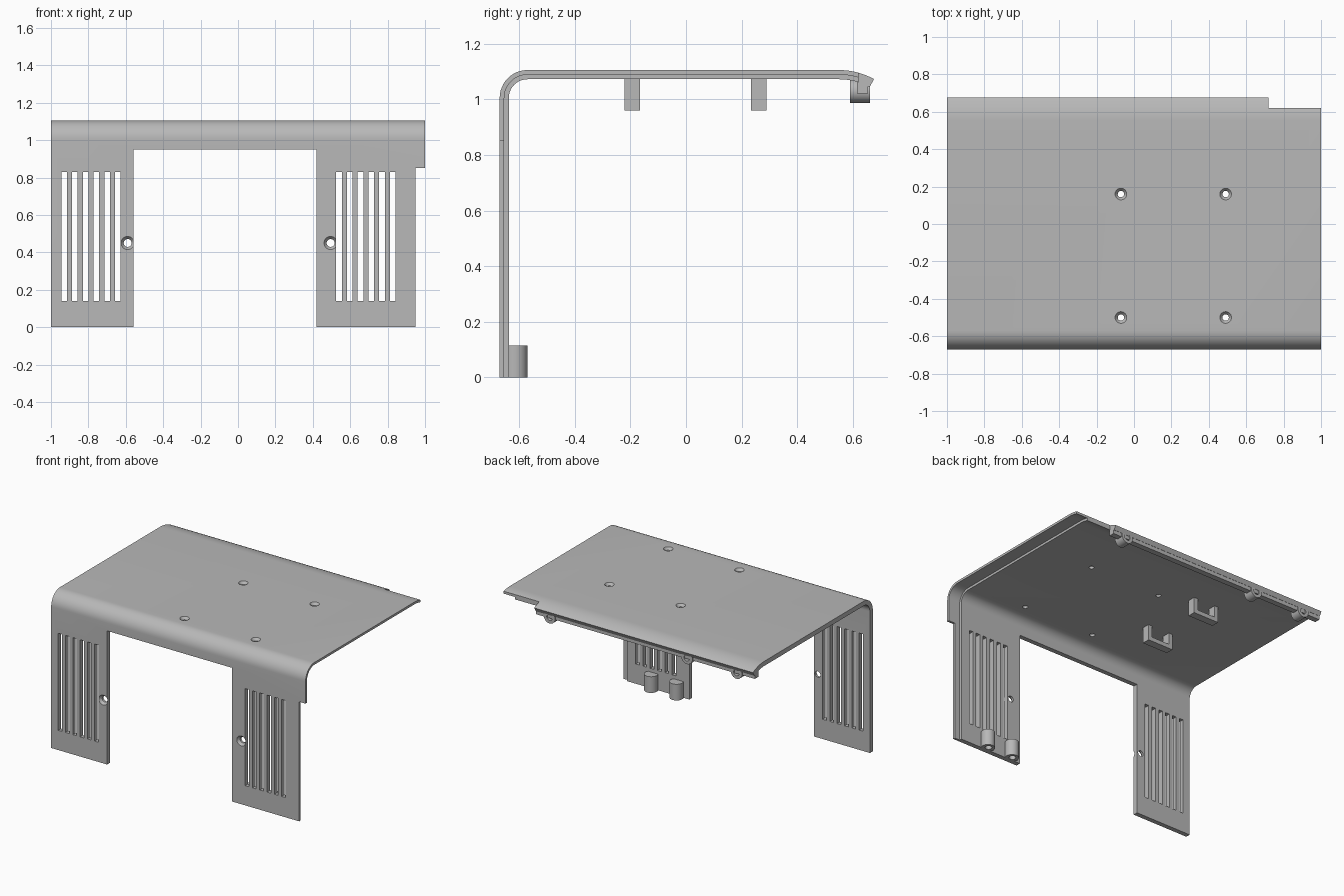
import bpy, bmesh
from math import sin, cos, radians, pi
from mathutils import Matrix, Vector

cube = bpy.data.objects.get("Cube")
if cube:
    bpy.data.objects.remove(cube, do_unlink=True)

grey = bpy.data.materials.new("plain grey")
grey.use_nodes = True
colour = (0.48, 0.48, 0.48, 1)
grey.diffuse_color = colour
grey.node_tree.nodes["Principled BSDF"].inputs["Base Color"].default_value = colour

FRONT, TOP, THICK = -0.67, 1.105, 0.033


def make(name, bm):
    """Turn a bmesh into an object with the grey material."""
    bmesh.ops.recalc_face_normals(bm, faces=bm.faces)
    mesh = bpy.data.meshes.new(name)
    bm.to_mesh(mesh)
    bm.free()
    mesh.materials.append(grey)
    ob = bpy.data.objects.new(name, mesh)
    bpy.context.collection.objects.link(ob)
    return ob


def box(bm, x0, x1, y0, y1, z0, z1):
    size = Matrix.Diagonal((x1 - x0, y1 - y0, z1 - z0, 1))
    mid = Matrix.Translation(((x0 + x1) / 2, (y0 + y1) / 2, (z0 + z1) / 2))
    bmesh.ops.create_cube(bm, size=1, matrix=mid @ size)


def rod(bm, start, end, r1, r2=None):
    """Round bar or cone between two points."""
    a, b = Vector(start), Vector(end)
    turn = (b - a).to_track_quat('Z', 'Y').to_matrix().to_4x4()
    bmesh.ops.create_cone(bm, cap_ends=True, segments=32, radius1=r1,
                          radius2=r1 if r2 is None else r2, depth=(b - a).length,
                          matrix=Matrix.Translation((a + b) / 2) @ turn)


def path(d, bottom=0.0):
    """Side profile of the bent sheet, offset inward by d."""
    pts = [(FRONT + d, bottom)]
    for i in range(13):
        a = pi - i * pi / 24
        pts.append((-0.57 + (0.1 - d) * cos(a), 1.005 + (0.1 - d) * sin(a)))
    for i in range(9):
        a = radians(90 - 29 * i / 8)
        pts.append((0.55 + (0.26 - d) * cos(a), 0.845 + (0.26 - d) * sin(a)))
    return pts


def sheet(bm, d0, d1, x0, x1, bottom=0.0):
    """Extrude the sheet between two offsets along x."""
    outline = path(d0, bottom) + path(d1, bottom)[::-1]
    face = bm.faces.new([bm.verts.new((x0, y, z)) for y, z in outline])
    ext = bmesh.ops.extrude_face_region(bm, geom=[face])
    verts = [g for g in ext["geom"] if isinstance(g, bmesh.types.BMVert)]
    bmesh.ops.translate(bm, verts=verts, vec=(x1 - x0, 0, 0))


def cut(ob, bm):
    """Subtract a bmesh from an object and keep the result."""
    cutter = make("cutter", bm)
    mod = ob.modifiers.new("cut", 'BOOLEAN')
    mod.operation, mod.solver, mod.object = 'DIFFERENCE', 'EXACT', cutter
    graph = bpy.context.evaluated_depsgraph_get()
    result = bpy.data.meshes.new_from_object(ob.evaluated_get(graph))
    ob.modifiers.clear()
    ob.data = result
    bpy.data.objects.remove(cutter, do_unlink=True)


# Bent cover: front wall, rounded corner and roof
bm = bmesh.new()
sheet(bm, 0, THICK, -1, 1)
cover = make("bent_cover", bm)

# Stepped inner edge on the left side
bm = bmesh.new()
sheet(bm, THICK / 2, THICK + 0.02, 0.91, 1.1, -0.1)
cut(cover, bm)

# Front opening, side step and back notch
bm = bmesh.new()
box(bm, -0.56, 0.42, -0.8, -0.5, -0.1, 0.95)
box(bm, 0.95, 1.1, -0.8, -0.5, -0.1, 0.85)
box(bm, 0.72, 1.1, 0.62, 0.8, 0.9, 1.2)
cut(cover, bm)

# Vent slots
bm = bmesh.new()
for first in (-0.93, 0.54):
    for i in range(6):
        x = first + i * 0.0575
        box(bm, x - 0.015, x + 0.015, -0.8, -0.5, 0.14, 0.83)
cut(cover, bm)

# Screw holes, first straight, then countersunk
roof_holes = [(x, y) for x in (-0.07, 0.49) for y in (0.16, -0.5)]
wall_holes = (-0.59, 0.495)
bm = bmesh.new()
for x, y in roof_holes:
    rod(bm, (x, y, 1.0), (x, y, 1.2), 0.017)
for x in wall_holes:
    rod(bm, (x, -0.8, 0.45), (x, -0.5, 0.45), 0.021)
cut(cover, bm)
bm = bmesh.new()
for x, y in roof_holes:
    rod(bm, (x, y, TOP + 0.001), (x, y, TOP - 0.02), 0.032, 0.015)
for x in wall_holes:
    rod(bm, (x, FRONT - 0.001, 0.45), (x, FRONT + 0.02, 0.45), 0.036, 0.019)
cut(cover, bm)

# Lip under the back edge
bm = bmesh.new()
box(bm, -1, 0.72, 0.615, 0.655, 1.02, 1.075)
lip = make("back_lip", bm)

parts = [cover, lip]

# Screw bosses on the back lip
for i, x in enumerate((-0.86, -0.47, 0.61)):
    bm = bmesh.new()
    rod(bm, (x, 0.59, 1.03), (x, 0.662, 1.03), 0.044)
    boss = make(f"back_boss_{i + 1}", bm)
    bm = bmesh.new()
    rod(bm, (x, 0.62, 1.03), (x, 0.7, 1.03), 0.022)
    cut(boss, bm)
    parts.append(boss)

# Hollow posts at the foot of the left leg
for i, x in enumerate((0.505, 0.705)):
    bm = bmesh.new()
    rod(bm, (x, -0.615, 0), (x, -0.615, 0.115), 0.045)
    post = make(f"foot_post_{i + 1}", bm)
    bm = bmesh.new()
    rod(bm, (x, -0.61, -0.02), (x, -0.61, 0.08), 0.022)
    cut(post, bm)
    bm = bmesh.new()
    box(bm, x - 0.1, x + 0.1, -0.8, -0.645, -0.1, 0.2)
    cut(post, bm)
    parts.append(post)

# Cable brackets under the roof
for i, y in enumerate((-0.193, 0.262)):
    bm = bmesh.new()
    y0, y1 = y - 0.028, y + 0.028
    box(bm, -0.46, -0.26, y0, y1, 0.96, 0.99)
    for x in (-0.46, -0.29):
        box(bm, x, x + 0.03, y0, y1, 0.99, 1.075)
    parts.append(make(f"cable_bracket_{i + 1}", bm))

# Smooth bends, sharp edges
bpy.ops.object.select_all(action='DESELECT')
for ob in parts:
    ob.select_set(True)
bpy.context.view_layer.objects.active = cover
bpy.ops.object.shade_smooth_by_angle(angle=radians(30))
